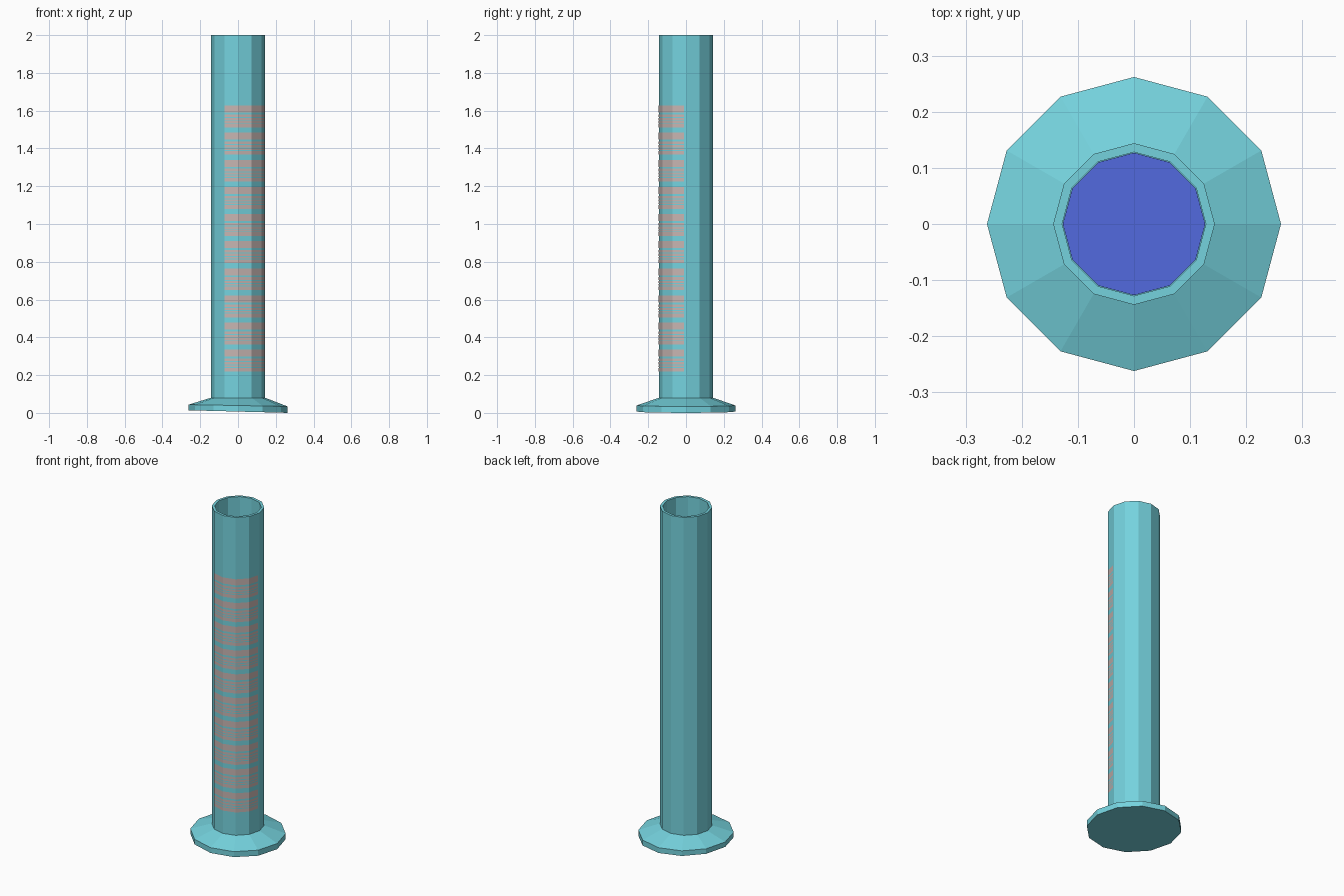
import bpy
import bmesh
from math import cos, sin, pi
from mathutils import Vector

SIDES = 12
TUBE_R, BORE_R, FOOT_R = 0.144, 0.128, 0.262

cube = bpy.data.objects.get("Cube")
if cube:
    bpy.data.objects.remove(cube)


def material(name, rgb):
    mat = bpy.data.materials.new(name)
    mat.use_nodes = True
    mat.diffuse_color = (*rgb, 1)
    mat.node_tree.nodes["Principled BSDF"].inputs["Base Color"].default_value = (*rgb, 1)
    return mat


def finish(name, bm, mat):
    mesh = bpy.data.meshes.new(name)
    bm.to_mesh(mesh)
    bm.free()
    mesh.materials.append(mat)
    obj = bpy.data.objects.new(name, mesh)
    bpy.context.collection.objects.link(obj)
    return obj


def corner(i, r, z):
    a = 2 * pi * i / SIDES
    return Vector((r * cos(a), r * sin(a), z))


def lathe(name, profile, mat):
    """Turn (radius, height, tilt) rings into a faceted body capped at both ends."""
    bm = bmesh.new()
    rings = []
    for r, z, tilt in profile:
        ring = []
        for i in range(SIDES):
            p = corner(i, r, z)
            p.z += tilt * p.x
            ring.append(bm.verts.new(p))
        rings.append(ring)
    for low, high in zip(rings, rings[1:]):
        for i in range(SIDES):
            j = (i + 1) % SIDES
            bm.faces.new((low[i], low[j], high[j], high[i]))
    bm.faces.new(rings[0][::-1])
    bm.faces.new(rings[-1])
    return finish(name, bm, mat)


teal = material("teal glass", (0.178, 0.65, 0.73))
blue = material("blue liquid", (0.084, 0.144, 0.74))
pink = material("pale pink marking", (0.57, 0.46, 0.44))

# Foot, outer wall, lip, bore and bore floor in one turned body
lathe("measuring_tube", [
    (FOOT_R, 0.007, -0.026),
    (FOOT_R, 0.039, -0.018),
    (TUBE_R, 0.08, 0),
    (TUBE_R, 2.0, 0),
    (BORE_R, 2.0, 0),
    (BORE_R, 0.08, 0),
], teal)

# Liquid standing in the bore
lathe("liquid", [(BORE_R - 0.001, 0.085, 0), (BORE_R - 0.001, 0.9, 0)], blue)

# Graduation bands wrapped round four facets, the last one cut short
arc = [corner(i, TUBE_R + 0.001, 0) for i in range(8, 13)]
arc[-1] = arc[-2].lerp(arc[-1], 0.86)

# Bands of one group: offset below the group's top, and height
BANDS = [(0, 0.037), (0.047, 0.014), (0.066, 0.012), (0.083, 0.008), (0.096, 0.02)]
GROUPS, PITCH, TOP = 10, 0.1436, 1.627

bm = bmesh.new()
for g in range(GROUPS):
    for drop, height in BANDS:
        high = TOP - g * PITCH - drop
        lower = [bm.verts.new((p.x, p.y, high - height)) for p in arc]
        upper = [bm.verts.new((p.x, p.y, high)) for p in arc]
        for i in range(len(arc) - 1):
            bm.faces.new((lower[i], lower[i + 1], upper[i + 1], upper[i]))
finish("graduation_marks", bm, pink)
